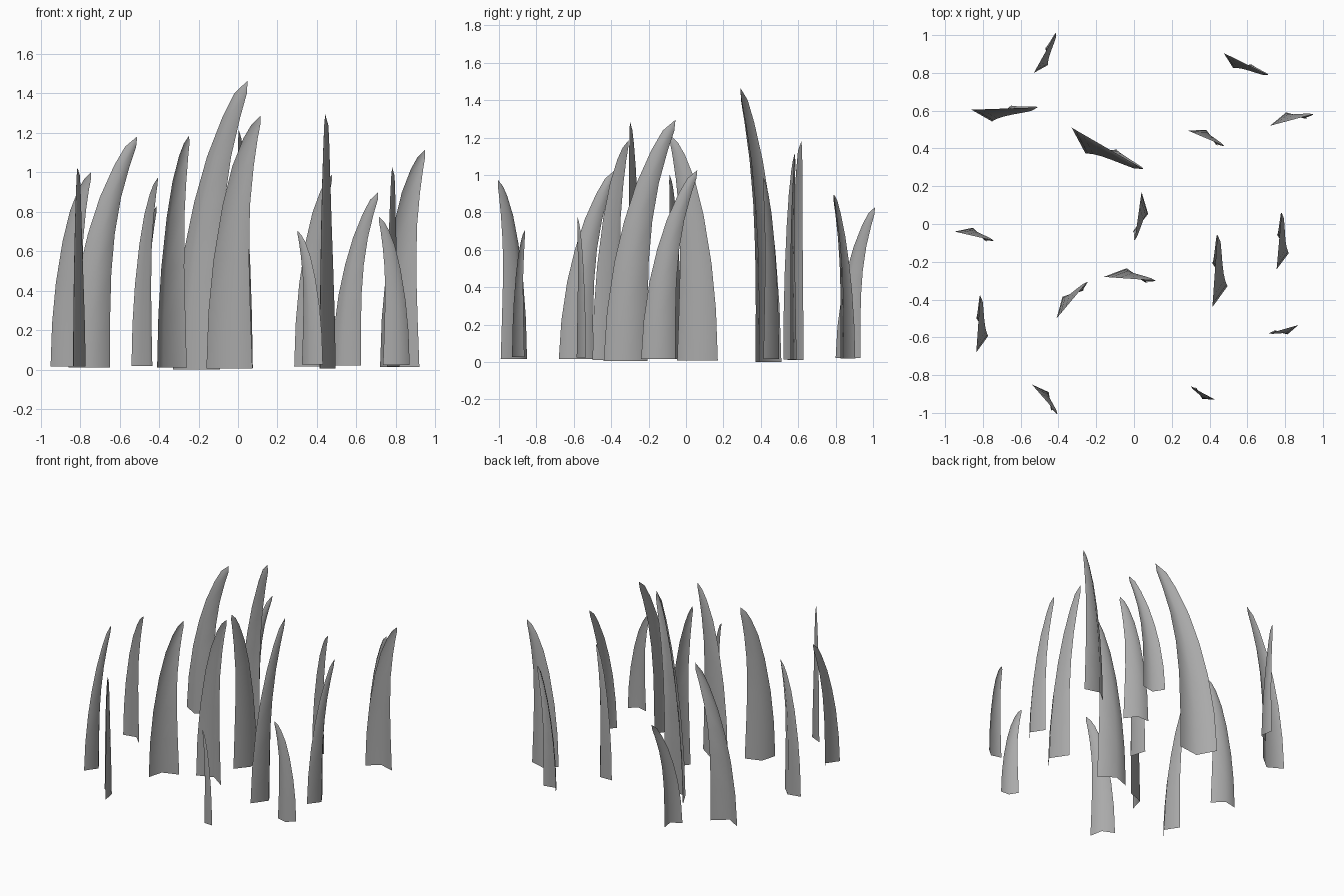
import bpy
import bmesh
from math import radians, cos, sin

cube = bpy.data.objects.get("Cube")
if cube:
    bpy.data.objects.remove(cube, do_unlink=True)

# One flat grey for every blade
grey = bpy.data.materials.new("blade grey")
grey.use_nodes = True
colour = (0.4, 0.4, 0.4, 1.0)
grey.diffuse_color = colour
shader = next(n for n in grey.node_tree.nodes if n.type == "BSDF_PRINCIPLED")
shader.inputs["Base Color"].default_value = colour
shader.inputs["Roughness"].default_value = 0.8

# Blade outlines: height, outer edge, inner edge; the last row is the tip
LEANING = [(0, 0, .265), (.3, .02, .265), (.6, .065, .273), (.85, .125, .295),
           (1.08, .2, .335), (1.28, .29, .39), (1.4, .36, .43), (1.465, .437, .437)]
UPRIGHT = [(0, 0, .27), (.33, .012, .258), (.63, .041, .25), (.95, .094, .255),
           (1.18, .152, .277), (1.34, .216, .3), (1.42, .263, .315), (1.47, .315, .315)]


def make_blade_mesh(name, rows, fold, skew):
    """Strip with a central crease that narrows and curves to a point."""
    bm = bmesh.new()
    rings = []
    for height, outer, inner in rows[:-1]:
        width = inner - outer
        middle = outer + width * 0.5
        rings.append([bm.verts.new((outer, 0, height)),
                      bm.verts.new((middle, fold * width, height)),
                      bm.verts.new((inner, skew * width, height))])
    for low, high in zip(rings, rings[1:]):
        for i in range(2):
            bm.faces.new((low[i], low[i + 1], high[i + 1], high[i]))
    height, outer, inner = rows[-1]
    tip = bm.verts.new((outer, 0, height))
    for i in range(2):
        bm.faces.new((rings[-1][i], rings[-1][i + 1], tip))
    # The creased side is the outside
    if fold > 0:
        bmesh.ops.reverse_faces(bm, faces=bm.faces[:])
    for face in bm.faces:
        face.smooth = True
    mesh = bpy.data.meshes.new(name)
    bm.to_mesh(mesh)
    bm.free()
    mesh.materials.append(grey)
    return mesh


def plant(name, mesh, spots):
    """Place scaled and turned copies by the foot of their outer edge."""
    for number, (x, y, turn, size) in enumerate(spots, start=1):
        blade = bpy.data.objects.new(f"{name}_{number}", mesh)
        bpy.context.collection.objects.link(blade)
        blade.location = (x, y, 0.05 * (1 - size))
        blade.rotation_euler.z = radians(turn)
        blade.scale = (size, size, size)


# Blades with a strong sideways lean
leaning_mesh = make_blade_mesh("leaning_blade", LEANING, fold=-.31, skew=.075)
plant("leaning_blade", leaning_mesh, [
    (-.33, .51, -30, 1), (-.86, .605, 2, .8), (-.53, .8, 61, .55),
    (.475, .905, -26, .6), (.415, -.44, 86, .88), (.755, -.24, 85, .69),
    (-.835, -.68, 86, .69)])

# Straighter blades creased the other way
upright_mesh = make_blade_mesh("upright_blade", UPRIGHT, fold=.23, skew=-.07)
plant("upright_blade", upright_mesh, [
    (-.16, -.28, -4, .87), (-.95, -.04, -13, .67), (.285, .495, -23, .66),
    (.72, .52, 15, .75), (-.41, -.5, 50, .8), (-.54, -.85, -49, .65),
    (.04, .17, -98, .82), (.87, -.535, 196, .51), (.43, -.93, 152, .46)])
